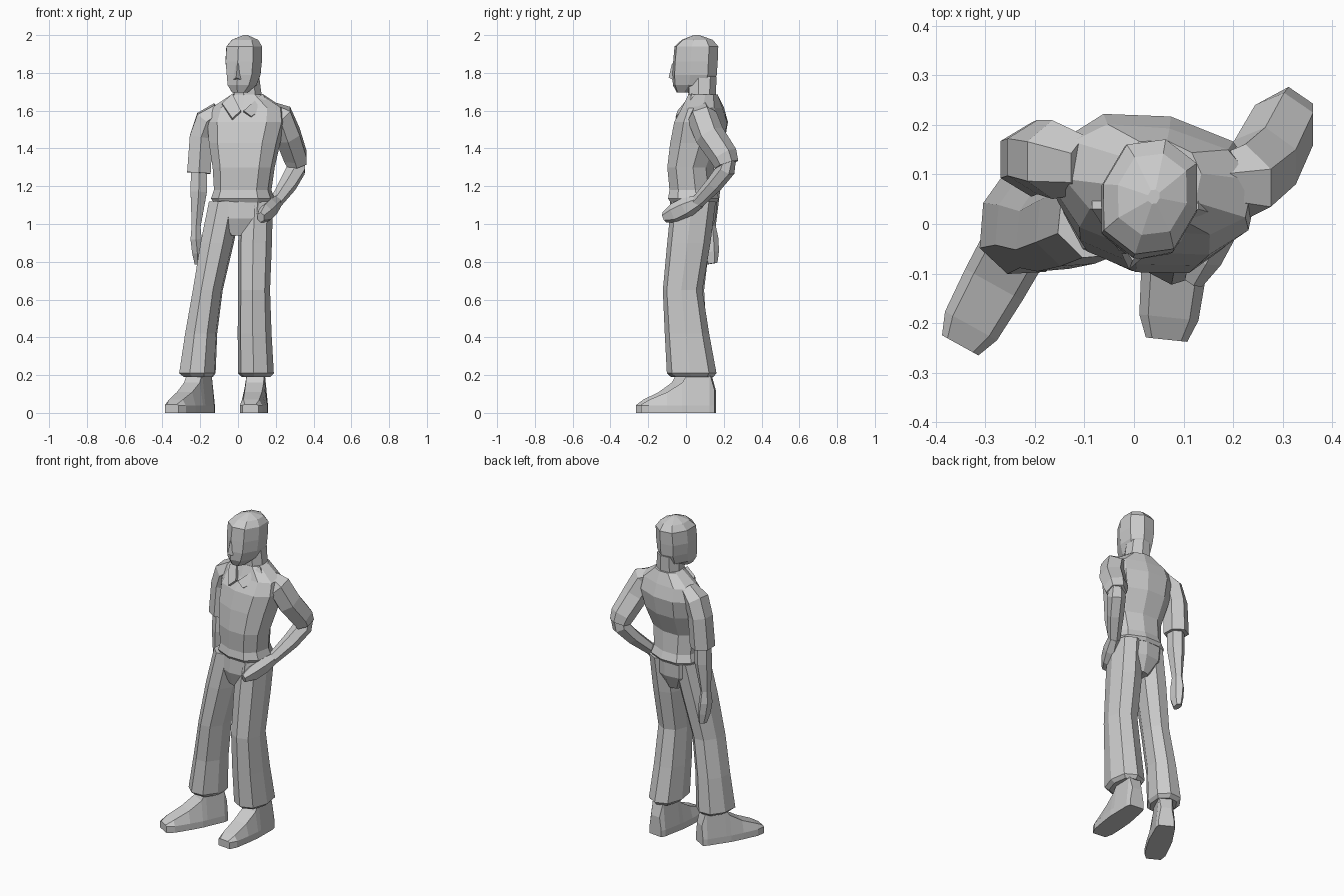
import bpy, bmesh
from math import sin, cos, pi, radians, copysign
from mathutils import Vector, Matrix


def build(name, rings):
    """Skin a list of equal-sized point rings and cap both ends."""
    bm = bmesh.new()
    vs = [[bm.verts.new(p) for p in r] for r in rings]
    n = len(rings[0])
    for a, b in zip(vs, vs[1:]):
        for i in range(n):
            j = (i + 1) % n
            bm.faces.new((a[i], a[j], b[j], b[i]))
    bm.faces.new(vs[0][::-1])
    bm.faces.new(vs[-1])
    bmesh.ops.recalc_face_normals(bm, faces=bm.faces)
    me = bpy.data.meshes.new(name)
    bm.to_mesh(me)
    bm.free()
    ob = bpy.data.objects.new(name, me)
    bpy.context.collection.objects.link(ob)
    return ob


def stack(name, sections, n=8, turn=0, power=0.85):
    """Horizontal rings: (x, y, z, half width, half depth), turned about z."""
    rot = Matrix.Rotation(radians(turn), 3, 'Z')
    rings = []
    for x, y, z, rx, ry in sections:
        ring = []
        for i in range(n):
            a = 2 * pi * i / n - pi / 2
            c, s = [copysign(abs(v) ** power, v) if abs(v) > 1e-6 else 0 for v in (cos(a), sin(a))]
            ring.append(Vector((x, y, z)) + rot @ Vector((rx * c, ry * s, 0)))
        rings.append(ring)
    return build(name, rings)


def limb(name, sections, n=6, side=(1, 0, 0)):
    """Rings square to a path: (x, y, z, half width, half depth)."""
    pts = [Vector(s[:3]) for s in sections]
    rings = []
    for i, s in enumerate(sections):
        t = (pts[min(i + 1, len(pts) - 1)] - pts[max(i - 1, 0)]).normalized()
        v = t.cross(Vector(side)).normalized()
        u = v.cross(t)
        rings.append([pts[i] + u * s[3] * cos(a) + v * s[4] * sin(a)
                      for a in [2 * pi * (k + .5) / n for k in range(n)]])
    return build(name, rings)


# shirt
stack("shirt", [
    (.025, .04, 1.115, .155, .125), (.025, .04, 1.135, .168, .138),
    (.025, .035, 1.18, .152, .125), (.03, .025, 1.30, .165, .125),
    (.035, .06, 1.43, .19, .145), (.045, .08, 1.54, .21, .14),
    (.05, .09, 1.615, .195, .105), (.05, .09, 1.685, .085, .08)], n=10, turn=-12)

# sleeves and bare arms
limb("right_sleeve", [
    (-.10, .12, 1.60, .05, .06), (-.165, .13, 1.55, .07, .08),
    (-.195, .135, 1.46, .07, .075), (-.207, .13, 1.27, .072, .075)])
limb("right_forearm", [
    (-.205, .13, 1.32, .05, .05), (-.208, .125, 1.17, .05, .055),
    (-.222, .12, .98, .026, .036)])
limb("right_hand", [
    (-.222, .12, 1.0, .026, .036), (-.222, .12, .92, .034, .052),
    (-.215, .125, .85, .032, .05), (-.212, .135, .79, .02, .032)])
limb("left_sleeve", [
    (.15, .08, 1.61, .05, .05), (.225, .085, 1.57, .075, .08),
    (.265, .125, 1.47, .075, .08), (.303, .20, 1.36, .07, .075),
    (.312, .215, 1.315, .058, .065)])
limb("left_forearm", [
    (.318, .225, 1.35, .045, .04), (.308, .212, 1.29, .055, .05),
    (.265, .15, 1.21, .05, .045), (.20, .06, 1.115, .035, .035)])
limb("left_hand", [
    (.205, .07, 1.12, .033, .036), (.175, .0, 1.085, .04, .055),
    (.145, -.06, 1.055, .038, .055), (.12, -.115, 1.035, .022, .028)])

# trousers
stack("trouser_seat", [
    (.015, .03, .94, .06, .09), (.02, .035, 1.03, .145, .125),
    (.022, .04, 1.13, .155, .125)], n=10, turn=-8)
stack("right_trouser_leg", [
    (-.21, .01, .19, .075, .095), (-.215, .01, .21, .095, .118),
    (-.195, .01, .42, .083, .105), (-.16, .0, .65, .076, .102),
    (-.11, .02, .90, .085, .112), (-.065, .04, 1.12, .085, .115)], turn=-20)
stack("left_trouser_leg", [
    (.095, .035, .19, .075, .11), (.095, .03, .21, .095, .132),
    (.088, .005, .42, .09, .118), (.085, -.018, .65, .085, .105),
    (.09, .015, .90, .09, .115), (.10, .04, 1.12, .085, .118)], turn=-5)

# shoes
for name, x, y, turn in (("right_shoe", -.215, .0, -29), ("left_shoe", .095, .045, -6)):
    rows = [(.11, .045, .12), (.085, .055, .21), (-.03, .065, .21), (-.06, .068, .16),
            (-.14, .066, .11), (-.235, .06, .07), (-.28, .042, .045)]
    rot = Matrix.Rotation(radians(turn), 3, 'Z')
    build(name, [[Vector((x, y, 0)) + rot @ Vector(p) for p in (
        (-w, d, 0), (w, d, 0), (w, d, .04), (.7 * w, d, h), (-.7 * w, d, h), (-w, d, .04))]
        for d, w, h in rows])

# neck and head
stack("neck", [
    (.05, .08, 1.60, .08, .08), (.05, .085, 1.68, .078, .075),
    (.045, .085, 1.78, .07, .08)], turn=-15)
stack("head", [
    (.01, .0, 1.695, .042, .05), (.022, .035, 1.735, .078, .108),
    (.03, .045, 1.79, .092, .122), (.03, .05, 1.86, .1, .122),
    (.033, .055, 1.94, .098, .12), (.037, .06, 1.975, .072, .085),
    (.04, .055, 2.0, .012, .015)], turn=-15)
build("nose", [
    [(-.025, -.06, 1.765), (.015, -.07, 1.765), (-.01, -.092, 1.775)],
    [(-.012, -.06, 1.85), (.01, -.06, 1.85), (-.003, -.074, 1.85)]])

# collar flaps
for name, pts in (
        ("left_collar", [(.03, -.045, 1.60), (.13, .03, 1.69), (.165, .02, 1.63), (.07, -.055, 1.57)]),
        ("right_collar", [(.015, -.045, 1.60), (-.03, .03, 1.69), (-.085, .03, 1.64), (-.03, -.055, 1.56)])):
    build(name, [pts, [(x, y + .02, z - .01) for x, y, z in pts]])
